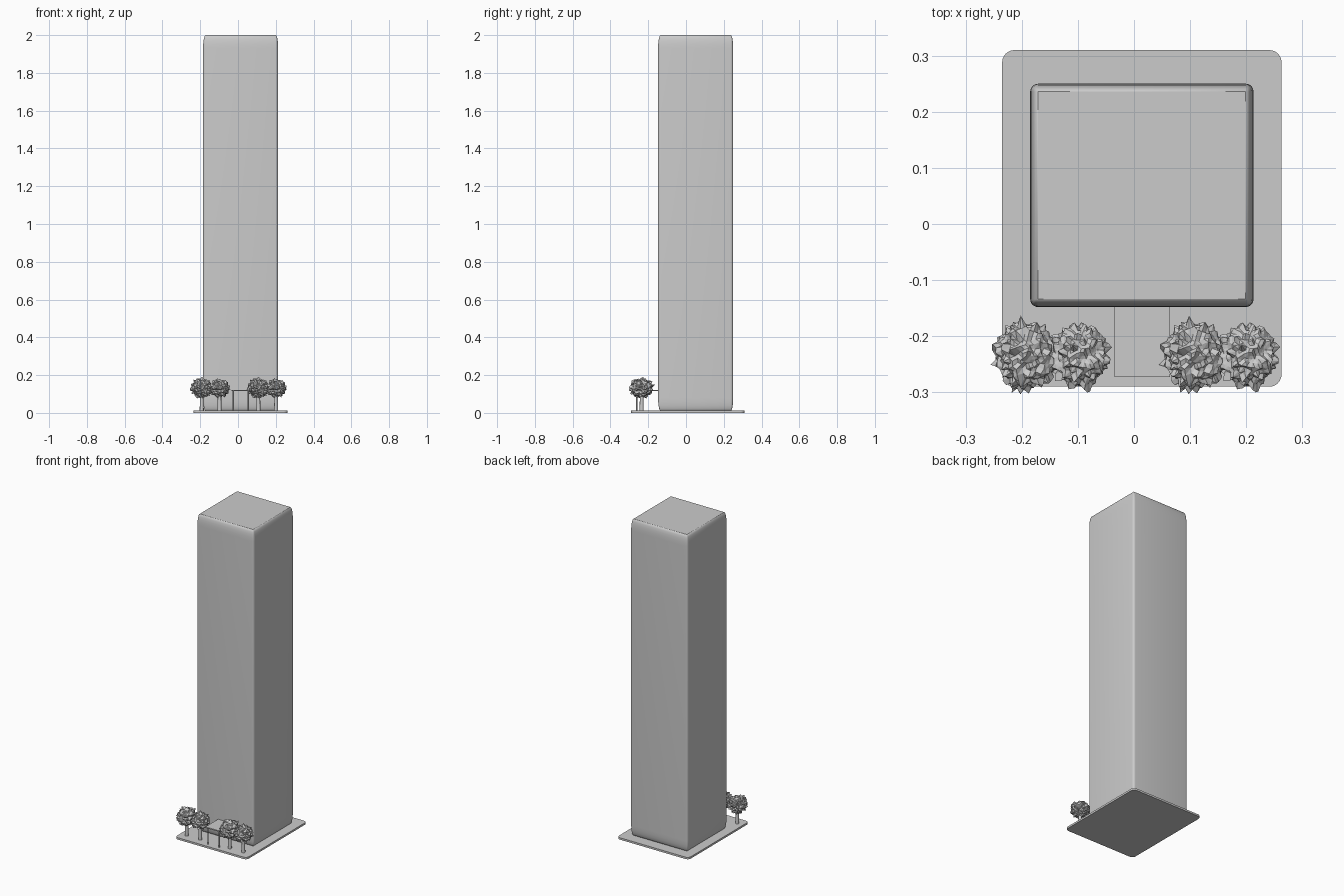
import bpy, bmesh, random
from math import pi
from mathutils import Vector, noise

if "Cube" in bpy.data.objects:
    bpy.data.objects.remove(bpy.data.objects["Cube"])


def finish(name, bm, smooth=None):
    me = bpy.data.meshes.new(name)
    bm.to_mesh(me)
    bm.free()
    ob = bpy.data.objects.new(name, me)
    bpy.context.collection.objects.link(ob)
    if smooth:
        bpy.ops.object.select_all(action='DESELECT')
        ob.select_set(True)
        bpy.context.view_layer.objects.active = ob
        bpy.ops.object.shade_smooth_by_angle(angle=smooth)
    return ob


def box(lo, hi):
    bm = bmesh.new()
    bmesh.ops.create_cube(bm, size=1)
    for v in bm.verts:
        v.co = Vector([a + (b - a) * (c + 0.5) for a, b, c in zip(lo, hi, v.co)])
    return bm


def post(name, x, y, z0, z1, r0, r1, sides=12):
    bm = bmesh.new()
    bmesh.ops.create_cone(bm, cap_ends=True, segments=sides, radius1=r0, radius2=r1, depth=z1 - z0)
    bmesh.ops.translate(bm, verts=bm.verts, vec=(x, y, (z0 + z1) / 2))
    return finish(name, bm, 0.7)


# Thin ground plate with rounded corners
bm = box((-0.235, -0.29, 0), (0.263, 0.31, 0.012))
edges = [e for e in bm.edges if abs(e.verts[0].co.z - e.verts[1].co.z) > 0.005]
bmesh.ops.bevel(bm, geom=edges, offset=0.022, segments=6, profile=0.5, affect='EDGES')
finish("ground_plate", bm, 0.6)

# Tower: a bevelled cube stretched upwards, so its bevels stretch too
bm = bmesh.new()
bmesh.ops.create_cube(bm, size=0.398)
bmesh.ops.bevel(bm, geom=bm.edges[:], offset=0.014, segments=5, profile=0.5, affect='EDGES')
bmesh.ops.scale(bm, verts=bm.verts, vec=(1, 1, 1.99 / 0.398))
bmesh.ops.translate(bm, verts=bm.verts, vec=(0.014, 0.051, 1.005))
finish("tower", bm, 0.6)

# Entrance canopy on two posts
finish("entrance_canopy", box((-0.035, -0.273, 0.115), (0.064, -0.14, 0.122)))
for x in (-0.025, 0.054):
    post("canopy_post", x, -0.262, 0.01, 0.117, 0.004, 0.004)


# Trees: tapered trunk and a jagged crown
def tree(x, y, radius, seed):
    post("tree_trunk", x, y, 0.01, 0.1, 0.011, 0.009)
    bm = bmesh.new()
    bmesh.ops.create_icosphere(bm, subdivisions=4, radius=1)
    offset = Vector((seed * 7.3, seed * 3.1, 0))
    for v in bm.verts:
        n = v.co.normalized()
        bump = noise.noise(n * 2.5 + offset) * 0.14 + abs(noise.noise(n * 5 + offset)) * 0.45
        v.co = n * (0.8 + bump)
        v.co = Vector((x, y, 0.132)) + Vector((v.co.x, v.co.y * 1.05, v.co.z * 0.9)) * radius
    finish("tree_crown", bm)


for side, shift in enumerate((0, 0.3)):
    tree(-0.192 + shift, -0.235, 0.06, 1)
    tree(-0.098 + shift, -0.235, 0.055, 2)
